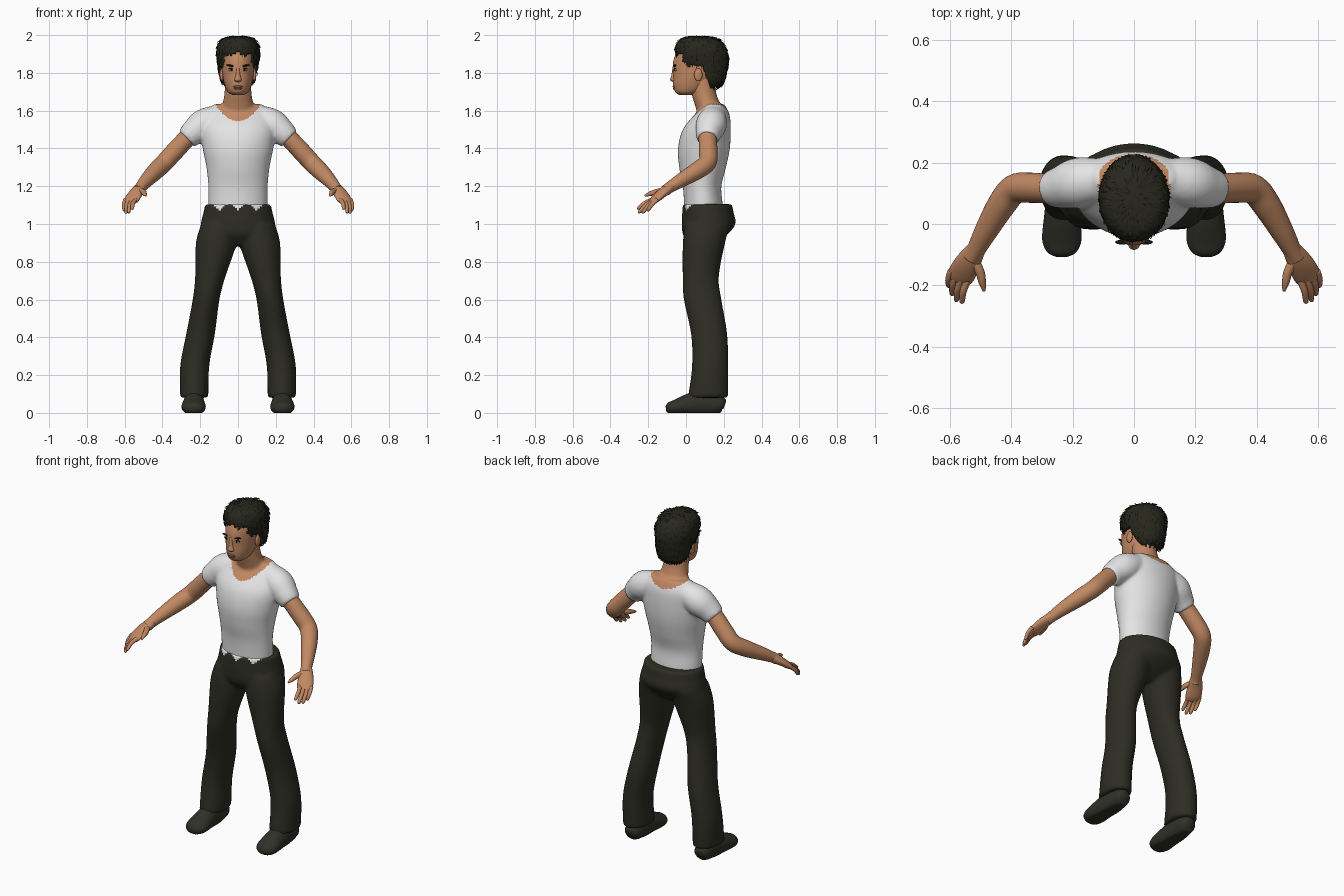
import bpy, bmesh, math, random
from mathutils import Vector

cube = bpy.data.objects.get("Cube")
if cube:
    bpy.data.objects.remove(cube, do_unlink=True)
random.seed(4)


def material(name, r, g, b):
    m = bpy.data.materials.new(name)
    m.use_nodes = True
    m.diffuse_color = (r, g, b, 1)
    bsdf = m.node_tree.nodes["Principled BSDF"]
    bsdf.inputs["Base Color"].default_value = (r, g, b, 1)
    bsdf.inputs["Roughness"].default_value = 0.8
    return m


SKIN = material("warm skin", 0.54, 0.25, 0.125)
SHIRT = material("white cotton", 0.78, 0.78, 0.78)
TROUSER = material("dark olive cloth", 0.026, 0.026, 0.017)
SHOE = material("dark leather", 0.03, 0.03, 0.022)
HAIR = material("black hair", 0.02, 0.02, 0.012)
STRAND = material("hair strands", 0.008, 0.008, 0.005)
LIP = material("lips", 0.33, 0.13, 0.075)
EYE = material("eye white", 0.6, 0.55, 0.5)


def finish(name, bm, *mats):
    bmesh.ops.recalc_face_normals(bm, faces=bm.faces)
    mesh = bpy.data.meshes.new(name)
    bm.to_mesh(mesh)
    bm.free()
    for f in mesh.polygons:
        f.use_smooth = True
    for m in mats:
        mesh.materials.append(m)
    ob = bpy.data.objects.new(name, mesh)
    bpy.context.collection.objects.link(ob)
    return ob


def blend(a, b, c, d, t):
    """Catmull-Rom interpolation between b and c."""
    return 0.5 * (2 * b + (c - a) * t + (2 * a - 5 * b + 4 * c - d) * t * t
                  + (3 * b - a - 3 * c + d) * t ** 3)


def add_tube(bm, rows, upright=True, side=1, segs=32, steps=5):
    """Skin ellipses given as (x, y, z, radius a, radius b) along a smooth path."""
    rows = [r if len(r) > 4 else (*r, r[3]) for r in rows]
    last = len(rows) - 1
    path = []
    for i in range(last):
        quad = [rows[max(0, min(last, i + k))] for k in (-1, 0, 1, 2)]
        for s in range(steps):
            path.append([blend(*v, s / steps) for v in zip(*quad)])
    path.append(list(rows[-1]))
    rings = []
    for i, (x, y, z, ra, rb) in enumerate(path):
        a, b = Vector((1, 0, 0)), Vector((0, 1, 0))
        if not upright:
            ahead, behind = path[min(i + 1, len(path) - 1)], path[max(i - 1, 0)]
            t = (Vector(ahead[:3]) - Vector(behind[:3])).normalized()
            a = t.cross(Vector((0, 0, 1))).normalized()
            b = a.cross(t)
        ring = []
        for k in range(segs):
            ang = math.tau * k / segs
            p = Vector((x, y, z)) + a * ra * math.cos(ang) + b * rb * math.sin(ang)
            ring.append(bm.verts.new((p.x * side, p.y, p.z)))
        rings.append(ring)
    for r, q in zip(rings, rings[1:]):
        for k in range(segs):
            n = (k + 1) % segs
            bm.faces.new((r[k], r[n], q[n], q[k]))
    bm.faces.new(rings[0])
    bm.faces.new(rings[-1])


def tube(name, rows, mat, **kw):
    bm = bmesh.new()
    add_tube(bm, rows, **kw)
    return finish(name, bm, mat)


def ball(name, loc, size, mat, tilt=0.0):
    bm = bmesh.new()
    bmesh.ops.create_uvsphere(bm, u_segments=16, v_segments=10, radius=1)
    ob = finish(name, bm, mat)
    ob.location, ob.scale, ob.rotation_euler.y = loc, size, tilt
    return ob


def fuse(ob, voxel, rounds):
    """Merge overlapping volumes into one soft skin."""
    mod = ob.modifiers.new("fuse", "REMESH")
    mod.mode, mod.voxel_size, mod.use_smooth_shade = "VOXEL", voxel, True
    soft = ob.modifiers.new("soften", "SMOOTH")
    soft.iterations = rounds
    graph = bpy.context.evaluated_depsgraph_get()
    mesh = bpy.data.meshes.new_from_object(ob.evaluated_get(graph))
    mats = list(ob.data.materials)
    ob.modifiers.clear()
    ob.data = mesh
    mesh.materials.clear()
    for m in mats:
        mesh.materials.append(m)
    for f in mesh.polygons:
        f.use_smooth = True
        f.material_index = 0


# Shirt, with neck and collar skin
bm = bmesh.new()
add_tube(bm, [(0, .09, 1.04, .15, .1), (0, .092, 1.1, .156, .102), (0, .085, 1.2, .157, .102),
              (0, .088, 1.3, .167, .124), (0, .095, 1.4, .187, .137), (0, .11, 1.5, .2, .127),
              (0, .138, 1.58, .185, .092), (0, .148, 1.635, .125, .055)], segs=48)
add_tube(bm, [(0, .14, 1.55, .1, .07), (0, .115, 1.63, .083, .068), (0, .095, 1.69, .072, .066),
              (0, .08, 1.78, .068, .066)])
for s in (1, -1):
    add_tube(bm, [(.08, .145, 1.57, .065), (.175, .135, 1.53, .082), (.235, .12, 1.485, .07),
                  (.272, .115, 1.45, .058)], upright=False, side=s)
torso = finish("shirt_and_neck", bm, SHIRT, SKIN)
fuse(torso, 0.009, 5)
for f in torso.data.polygons:
    x, y, z = f.center
    base, rise = (1.545, 0.085) if y < 0.13 else (1.59, 0.05)
    if abs(x) < 0.125 and z > base + rise * (x / 0.12) ** 2:
        f.material_index = 1

# Trousers: hips and two legs fused, with a ragged front waistline
bm = bmesh.new()
add_tube(bm, [(0, .09, .885, .07, .06), (0, .1, .94, .19, .115), (0, .12, 1.0, .197, .142),
              (0, .116, 1.06, .183, .136), (0, .113, 1.105, .174, .13)], segs=48)
for s in (1, -1):
    add_tube(bm, [(.105, .115, 1.0, .09, .12), (.115, .095, .9, .108, .112),
                  (.147, .078, .72, .08, .096), (.169, .088, .6, .071, .1),
                  (.198, .122, .42, .076, .096), (.229, .128, .25, .077, .096),
                  (.232, .116, .08, .075, .107)], side=s)
trousers = finish("trousers", bm, TROUSER, SHIRT)
fuse(trousers, 0.011, 4)
for f in trousers.data.polygons:
    x, y, z = f.center
    if y < 0.04 and abs(x) < 0.15 and z > 1.068 + 0.035 * abs(math.sin(x * 32)):
        f.material_index = 1

# Limbs, shoes and hands
for s, word in ((1, "left"), (-1, "right")):
    tube(word + "_arm", [(.2, .12, 1.53, .05), (.27, .115, 1.455, .048), (.335, .118, 1.385, .049),
                         (.39, .113, 1.325, .048), (.433, .06, 1.283, .046),
                         (.48, -.02, 1.235, .038), (.515, -.085, 1.195, .03),
                         (.528, -.108, 1.178, .03)], SKIN, upright=False, side=s)
    tube(word + "_palm", [(.512, -.08, 1.198, .03, .028), (.54, -.125, 1.165, .041, .024),
                          (.562, -.165, 1.13, .044, .018), (.572, -.187, 1.113, .036, .01)],
         SKIN, upright=False, side=s, segs=20)
    tube(word + "_thumb", [(.525, -.11, 1.18, .016), (.502, -.155, 1.17, .015),
                           (.494, -.19, 1.16, .012), (.488, -.218, 1.15, .005)],
         SKIN, upright=False, side=s, segs=12)
    tips = {"index": (.562, -.258, 1.08), "middle": (.58, -.252, 1.06),
            "ring": (.594, -.232, 1.058), "little": (.604, -.205, 1.07)}
    for i, (finger, tip) in enumerate(tips.items()):
        tip = Vector(tip)
        root = Vector((.541 + .018 * i, -.18 + .009 * i, 1.128))
        knuckle = root.lerp(tip, 0.5) + Vector((.004, 0, .006))
        tube(f"{word}_{finger}_finger", [(*root, .012), (*knuckle, .011),
             (*root.lerp(tip, 0.9), .009), (*tip, .004)], SKIN, upright=False, side=s, segs=12)
    shoe = tube(word + "_shoe", [(.232, .205, .04, .02, .02), (.232, .185, .045, .045, .045),
                                 (.232, .11, .05, .052, .07), (.234, .03, .045, .058, .062),
                                 (.235, -.05, .03, .064, .042), (.235, -.092, .025, .047, .03),
                                 (.235, -.107, .024, .018, .012)], SHOE, upright=False, side=s)
    for v in shoe.data.vertices:
        v.co.z = max(v.co.z, 0.0)

# Head and face
tube("head", [(0, 0, 1.683, .03, .035), (0, .015, 1.7, .055, .073), (0, .03, 1.74, .072, .098),
              (0, .046, 1.79, .082, .114), (0, .055, 1.85, .086, .124), (0, .062, 1.9, .086, .116),
              (0, .07, 1.95, .065, .09), (0, .07, 1.975, .02, .03)], SKIN, segs=40)
tube("nose", [(0, -.058, 1.75, .008, .008), (0, -.064, 1.762, .02, .02), (0, -.064, 1.785, .013, .014),
              (0, -.062, 1.835, .008, .008)], SKIN, segs=16)
ball("upper_lip", (0, -.063, 1.727), (.026, .008, .006), LIP)
ball("lower_lip", (0, -.061, 1.717), (.021, .009, .006), LIP)
for s, word in ((1, "left"), (-1, "right")):
    ball(word + "_ear", (s * .086, .065, 1.79), (.011, .022, .034), SKIN)
    ball(word + "_eye", (s * .036, -.056, 1.815), (.015, .006, .006), EYE)
    ball(word + "_pupil", (s * .035, -.0605, 1.815), (.006, .004, .006), STRAND)
    ball(word + "_eyelid", (s * .036, -.058, 1.822), (.018, .006, .003), STRAND)
    ball(word + "_brow", (s * .038, -.059, 1.838), (.024, .008, .005), STRAND, tilt=-s * 0.2)

# Hair shell trimmed along the hairline
bm = bmesh.new()
add_tube(bm, [(0, .13, 1.72, .05, .04), (0, .12, 1.75, .085, .08), (0, .1, 1.8, .101, .115),
              (0, .09, 1.85, .108, .134), (0, .083, 1.9, .115, .141), (0, .076, 1.95, .107, .127),
              (0, .07, 1.982, .078, .093), (0, .07, 1.995, .02, .025)], segs=64)


def hairline(y):
    if y < -0.015:
        return 1.9
    return 1.835 if y < 0.09 else max(1.72, 1.835 - (y - 0.09) * 3)


bm.normal_update()
bmesh.ops.recalc_face_normals(bm, faces=bm.faces)
low = [f for f in bm.faces
       if f.calc_center_median().z < hairline(f.calc_center_median().y) + random.uniform(-.008, .008)]
bmesh.ops.delete(bm, geom=low, context="FACES")
roots = [(f.calc_center_median(), f.normal.copy()) for f in bm.faces]
for v in bm.verts:
    v.co += v.normal * random.uniform(-0.003, 0.002)
hair = finish("hair", bm, HAIR)
shell = hair.modifiers.new("thickness", "SOLIDIFY")
shell.thickness, shell.offset = 0.025, -1

# Loose tufts combed away from the crown
bm = bmesh.new()
crown = Vector((0, .1, 2.02))
for p, n in random.sample(roots, 420):
    away = p - crown
    flow = (away - n * away.dot(n)).normalized()
    across = n.cross(flow) * random.uniform(0.003, 0.006)
    length = random.uniform(0.02, 0.04)
    left, right = (bm.verts.new(p + across * k) for k in (-1, 1))
    ridge = bm.verts.new(p + flow * length * 0.5 + n * 0.004)
    tip = bm.verts.new(p + flow * length + n * 0.002)
    for a, b in ((left, ridge), (ridge, right)):
        face = bm.faces.new((a, b, tip))
        face.material_index = random.choice((0, 1, 1))
    bm.faces.new((left, right, ridge))
finish("hair_tufts", bm, HAIR, STRAND)
